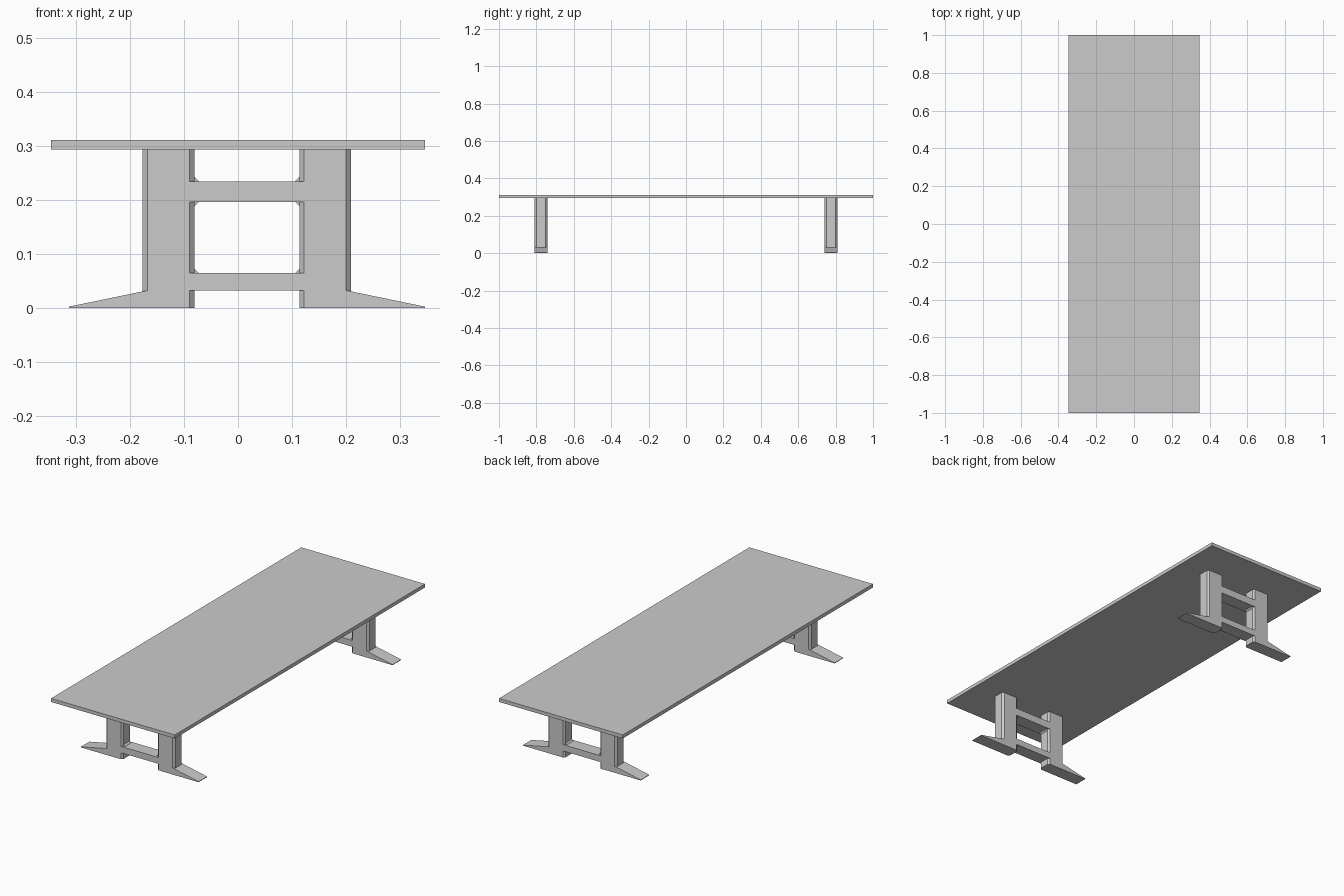
import bpy, bmesh

if "Cube" in bpy.data.objects:
    bpy.data.objects.remove(bpy.data.objects["Cube"])

CX = 0.0165      # trestle frames sit slightly off the board's centre line
LEG_Y = 0.775    # distance of each frame from the middle
HALF = 0.034     # half depth of a frame
CH = 0.009       # chamfer on the posts
WALL_IN, WALL_OUT = 0.097, 0.193
Z_TOP = 0.294


def prism(name, base, offset):
    """Extrude a planar outline of 3D points along an offset vector."""
    bm = bmesh.new()
    face = bm.faces.new([bm.verts.new(p) for p in base])
    ext = bmesh.ops.extrude_face_region(bm, geom=[face], use_keep_orig=True)
    verts = [g for g in ext["geom"] if isinstance(g, bmesh.types.BMVert)]
    bmesh.ops.translate(bm, verts=verts, vec=offset)
    bmesh.ops.recalc_face_normals(bm, faces=bm.faces)
    mesh = bpy.data.meshes.new(name)
    bm.to_mesh(mesh)
    bm.free()
    obj = bpy.data.objects.new(name, mesh)
    bpy.context.collection.objects.link(obj)
    return obj


def side_prism(name, outline, y, half, s=1):
    """Front-view outline, measured from the frame centre, mirrored by s."""
    return prism(name, [(CX + s * x, y - half, z) for x, z in outline], (0, 2 * half, 0))


# Table top
prism("table_top", [(-0.346, -1, Z_TOP), (0.346, -1, Z_TOP),
                    (0.346, 1, Z_TOP), (-0.346, 1, Z_TOP)], (0, 0, 0.018))

a, b = WALL_IN, WALL_OUT
for end, y in (("front", -LEG_Y), ("back", LEG_Y)):
    # Cross rails, flush with the post faces
    for rail, z0, z1 in (("lower", 0.033, 0.065), ("upper", 0.197, 0.235)):
        w = a + CH
        side_prism(f"{end}_{rail}_rail", [(-w, z0), (w, z0), (w, z1), (-w, z1)], y, HALF)

    for side, s in (("left", -1), ("right", 1)):
        # Post with chamfered vertical edges
        h, c = HALF, HALF - CH
        octagon = [(a + CH, -h), (b - CH, -h), (b, -c), (b, c),
                   (b - CH, h), (a + CH, h), (a, c), (a, -c)]
        prism(f"{end}_{side}_post", [(CX + s * x, y + d, 0) for x, d in octagon], (0, 0, Z_TOP))

        # Tapered foot
        f = b - CH
        side_prism(f"{end}_{side}_foot",
                   [(f, 0), (0.3295, 0), (0.3295, 0.003), (f, 0.033)], y, HALF, s)

        # Small corner fillets where rails meet the post
        for i, (z, d) in enumerate(((0.065, 1), (0.197, -1), (0.235, 1))):
            side_prism(f"{end}_{side}_fillet_{i}",
                       [(a - 0.008, z), (a, z), (a, z + d * 0.008)], y, c, s)
